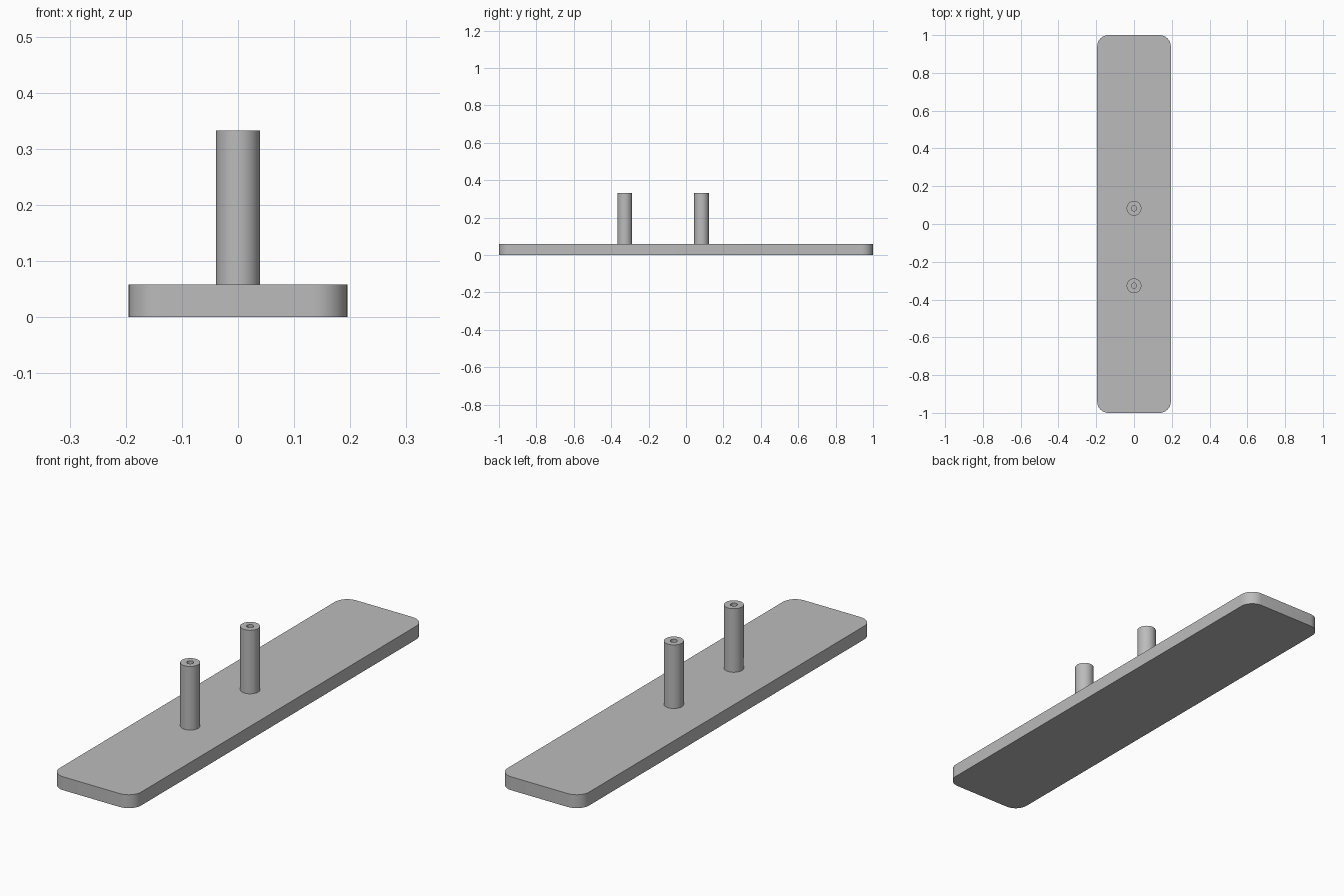
import bpy, bmesh, math
from mathutils import Vector

cube = bpy.data.objects.get("Cube")
if cube:
    bpy.data.objects.remove(cube)

HALF_X, HALF_Y, CORNER = 0.195, 1.0, 0.06
BASE_TOP, POST_TOP = 0.058, 0.333
POST_R, HOLE_R = 0.039, 0.014

grey = bpy.data.materials.new("plain grey")
grey.use_nodes = True
colour = (0.5, 0.5, 0.5, 1)
grey.diffuse_color = colour
grey.node_tree.nodes["Principled BSDF"].inputs["Base Color"].default_value = colour


def finish(bm, name):
    """Turn a bmesh into a smooth shaded object with crisp edges."""
    bmesh.ops.recalc_face_normals(bm, faces=bm.faces)
    mesh = bpy.data.meshes.new(name)
    bm.to_mesh(mesh)
    bm.free()
    mesh.materials.append(grey)
    obj = bpy.data.objects.new(name, mesh)
    bpy.context.collection.objects.link(obj)
    bpy.ops.object.select_all(action="DESELECT")
    obj.select_set(True)
    bpy.context.view_layer.objects.active = obj
    bpy.ops.object.shade_smooth_by_angle(angle=math.radians(35))
    return obj


# Base plate: rounded rectangle outline, extruded upwards
def base_plate(steps=10):
    bm = bmesh.new()
    outline = []
    for quarter, (sx, sy) in enumerate([(1, 1), (-1, 1), (-1, -1), (1, -1)]):
        for i in range(steps + 1):
            a = (quarter + i / steps) * math.pi / 2
            outline.append(bm.verts.new((sx * (HALF_X - CORNER) + CORNER * math.cos(a),
                                         sy * (HALF_Y - CORNER) + CORNER * math.sin(a), 0)))
    face = bm.faces.new(outline)
    new = bmesh.ops.extrude_face_region(bm, geom=[face], use_keep_orig=True)["geom"]
    bmesh.ops.translate(bm, vec=(0, 0, BASE_TOP),
                        verts=[v for v in new if isinstance(v, bmesh.types.BMVert)])
    return finish(bm, "base_plate")


# Post: wall profile spun around its axis, leaving a bore open at the top
def post(name, y):
    bm = bmesh.new()
    profile = [(POST_R, BASE_TOP), (POST_R, POST_TOP), (HOLE_R, POST_TOP), (HOLE_R, BASE_TOP)]
    verts = [bm.verts.new((r, 0, z)) for r, z in profile]
    edges = [bm.edges.new(pair) for pair in zip(verts, verts[1:])]
    bmesh.ops.spin(bm, geom=verts + edges, cent=(0, 0, 0), axis=(0, 0, 1),
                   angle=math.tau, steps=48, use_merge=True)
    bmesh.ops.remove_doubles(bm, verts=bm.verts, dist=1e-5)
    obj = finish(bm, name)
    obj.location = Vector((0, y, 0))
    return obj


base_plate()
post("front_post", -0.327)
post("back_post", 0.083)
